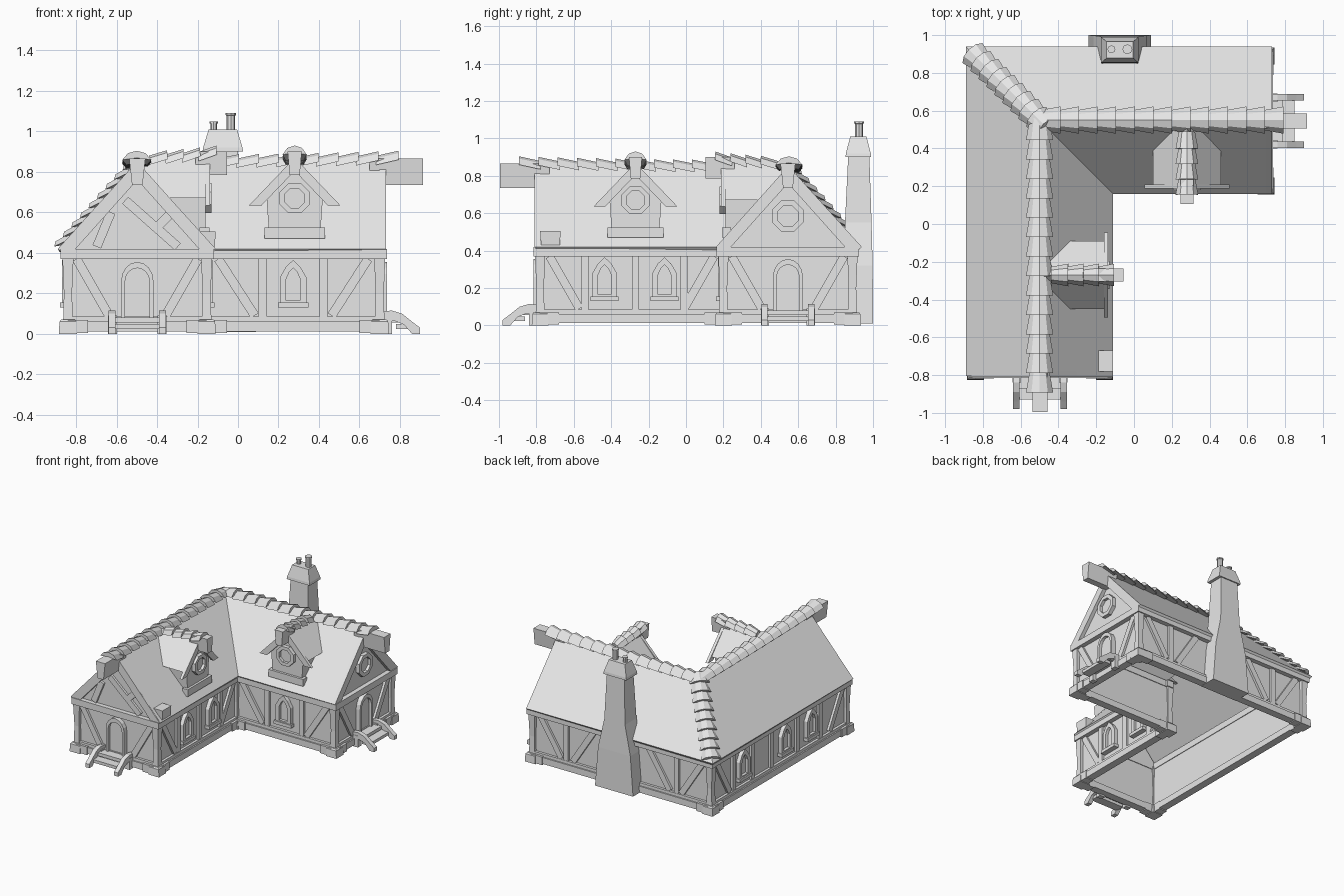
import bpy, bmesh, math
from mathutils import Vector, Matrix

cube = bpy.data.objects.get("Cube")
if cube:
    bpy.data.objects.remove(cube, do_unlink=True)

grey = bpy.data.materials.new("plain_grey")
grey.use_nodes = True
grey.diffuse_color = (0.8, 0.8, 0.8, 1)
grey.node_tree.nodes["Principled BSDF"].inputs["Base Color"].default_value = (0.8, 0.8, 0.8, 1)


def make(name, verts, faces, M=Matrix()):
    bm = bmesh.new()
    vs = [bm.verts.new(M @ Vector(v)) for v in verts]
    for f in faces:
        bm.faces.new([vs[i] for i in f])
    bmesh.ops.recalc_face_normals(bm, faces=bm.faces)
    me = bpy.data.meshes.new(name)
    bm.to_mesh(me)
    bm.free()
    me.materials.append(grey)
    ob = bpy.data.objects.new(name, me)
    bpy.context.collection.objects.link(ob)
    return ob


def frame(o, u, n):
    """Local axes: u along the wall, n outward, z up."""
    M = Matrix.Identity(4)
    for i in range(2):
        M[i][0], M[i][1], M[i][3] = u[i], n[i], o[i]
    return M


def skin(name, loops, M=Matrix(), caps=True):
    """Join equal loops of points into one closed body."""
    k = len(loops[0])
    verts = [p for lp in loops for p in lp]
    faces = [(a * k + i, a * k + (i + 1) % k, a * k + k + (i + 1) % k, a * k + k + i)
             for a in range(len(loops) - 1) for i in range(k)]
    if caps:
        faces += [tuple(range(k)), tuple(range(len(verts) - k, len(verts)))]
    return make(name, verts, faces, M)


def prism(name, pts, n0, n1, M):
    return skin(name, [[(u, n, z) for u, z in pts] for n in (n0, n1)], M)


def box(name, u0, u1, n0, n1, z0, z1, M):
    return prism(name, [(u0, z0), (u1, z0), (u1, z1), (u0, z1)], n0, n1, M)


def ring(name, outer, inner, n0, n1, M):
    loops = [[(u, n, z) for u, z in pts] for pts, n in
             ((outer, n0), (outer, n1), (inner, n1), (inner, n0), (outer, n0))]
    return skin(name, loops, M, caps=False)


def loft(name, sections):
    return skin(name, [[(a, c, z), (b, c, z), (b, d, z), (a, d, z)] for a, b, c, d, z in sections])


def brace(name, a, b, w, M):
    a, b = Vector(a), Vector(b)
    d = (b - a).normalized() * w / 2
    s = Vector((-d.y, d.x))
    prism(name, [a + s, b + s, b - s, a - s], 0, 0.018, M)


def chevron(name, h, z0, top, t, n0, n1, M):
    k = t * h / (top - z0)
    for s in (-1, 1):
        prism(name, [(0, top), (s * h, z0), (s * (h - k), z0), (0, top - t)], n0, n1, M)


def tiles(name, p0, p1, count, w, rise):
    """Overlapping flared cap tiles, curving up towards p1."""
    p0, p1 = Vector(p0), Vector(p1)
    side = (p1 - p0).cross(Vector((0, 0, 1))).normalized()
    up = side.cross(p1 - p0).normalized()
    prof = [(-1, -0.045), (-0.6, -0.012), (0, 0), (0.6, -0.012), (1, -0.045), (0, -0.035)]
    for i in range(count):
        loops = []
        for t, k, lift in ((i, 0.72, 0), (i + 1.12, 1, 0.022)):
            t /= count
            c = p0.lerp(p1, t) + up * (lift + rise * t * t)
            loops.append([c + side * a * w * k + up * b for a, b in prof])
        skin(name, loops)


# Openings
def window(u, M):
    def shape(h, z0, zs, zt):
        return [(u - h, z0), (u + h, z0), (u + h, zs), (u + h * 0.55, (zs + zt) / 2 + 0.008),
                (u, zt), (u - h * 0.55, (zs + zt) / 2 + 0.008), (u - h, zs)]
    ring("window_frame", shape(0.065, 0.14, 0.28, 0.365), shape(0.035, 0.165, 0.27, 0.325), 0, 0.03, M)
    prism("window_pane", shape(0.037, 0.16, 0.27, 0.327), 0, 0.008, M)
    box("window_sill", u - 0.075, u + 0.075, 0, 0.04, 0.13, 0.155, M)


def round_window(z, r, M):
    def circle(q):
        return [(q * math.cos(math.pi * i / 4 + math.pi / 8), z + q * math.sin(math.pi * i / 4 + math.pi / 8))
                for i in range(8)]
    ring("round_window_frame", circle(r), circle(r * 0.66), 0, 0.03, M)
    prism("round_window_pane", circle(r * 0.68), 0, 0.008, M)


def door(M, o, u, n):
    def arch(h, top):
        return [(-h, 0.07), (h, 0.07)] + [(h * math.cos(a), 0.26 + (top - 0.26) * math.sin(a))
                                          for a in [math.pi * i / 8 for i in range(9)]]
    ring("door_frame", arch(0.08, 0.355), arch(0.06, 0.325), 0, 0.035, M)
    prism("door_panel", arch(0.061, 0.327), 0, 0.012, M)
    box("top_step", -0.13, 0.13, 0, 0.09, 0.055, 0.08, M)
    box("low_step", -0.12, 0.12, 0.08, 0.15, 0.025, 0.048, M)
    S = frame(o, n, u)
    rail = [(0, 0.06), (0, 0.11), (0.06, 0.115), (0.11, 0.1), (0.16, 0.06), (0.2, 0.03),
            (0.2, 0), (0.16, 0), (0.12, 0.045), (0.07, 0.065)]
    for s in (-1, 1):
        prism("stair_rail", rail, s * 0.108, s * 0.142, S)
        box("rail_post", min(s * 0.1, s * 0.145), max(s * 0.1, s * 0.145), 0.02, 0.06, 0, 0.09, M)


# Walls: one pass around the L-shaped footprint
corners = [(-0.84, -0.78), (-0.155, -0.78), (-0.155, 0.2), (0.7, 0.2), (0.7, 0.89), (-0.84, 0.89)]
windows = [[], [-0.145, 0.175], [0], [], [], [-0.455, 0.065, 0.385]]
braces = [[(0.3, 0.14)], [(0.44, 0.28)], [(0.37, 0.19)], [(0.3, 0.14)],
          [(0.7, 0.52), (0.24, 0.42)], [(0.78, 0.62)]]
posts = [[], [-0.25, 0.02, 0.28], [-0.15, 0.15], [], [-0.48, 0.48], [-0.57, -0.34, -0.1, 0.22, 0.5]]
for i, a in enumerate(corners):
    a, b = Vector(a), Vector(corners[(i + 1) % 6])
    u = (b - a).normalized()
    n, o, h = Vector((u.y, -u.x)), (a + b) / 2, (b - a).length / 2
    M = frame(o, u, n)
    box("wall", -h, h, -0.015, 0, 0.03, 0.42, M)
    box("stone_base", -h, h, -0.03, 0.03, 0.012, 0.062, M)
    box("sill_beam", -h, h, -0.02, 0.02, 0.062, 0.085, M)
    box("eave_beam", -h - 0.035, h + 0.035, -0.02, 0.036, 0.37, 0.42, M)
    for w in windows[i]:
        window(w, M)
    for p in posts[i]:
        box("wall_post", p - 0.02, p + 0.02, 0, 0.018, 0.08, 0.38, M)
    for p, q in braces[i]:
        for s in (-1, 1):
            brace("wall_brace", (s * p, 0.37), (s * q, 0.09), 0.045, M)
    # Corner post and foot stone
    x, y = a
    loft("corner_post", [(x - r, x + r, y - r, y + r, z) for r, z in
                         ((0.024, 0.05), (0.02, 0.2), (0.028, 0.39))])
    loft("corner_stone", [(x - r, x + r, y - r, y + r, z) for r, z in
                          ((0.045, 0), (0.042, 0.06), (0.034, 0.07))])
    for s in (-1, 1):
        box("foot_stone", s * (h - 0.05) - 0.05, s * (h - 0.05) + 0.05, -0.03, 0.038, 0.005, 0.068, M)

    # Gable ends
    if i in (0, 3):
        door(M, o, u, n)
        prism("gable_wall", [(-0.35, 0.41), (0.35, 0.41), (0, 0.82)], -0.015, 0, M)
        chevron("gable_board", 0.385, 0.42, 0.85, 0.09, 0, 0.03, M)
        prism("ridge_beam", [(-0.04, 0.865), (0.04, 0.865), (0.026, 0.735), (-0.026, 0.735)], -0.05, 0.215, M)
        if i == 3:
            round_window(0.585, 0.09, M)
        else:
            brace("gable_brace", (-0.06, 0.66), (0.2, 0.43), 0.045, M)
            brace("gable_brace", (0.1, 0.53), (0.17, 0.6), 0.045, M)
            brace("gable_brace", (-0.2, 0.43), (-0.13, 0.6), 0.045, M)

# Main roof: hip outside, valley inside
eave, top = 0.42, 0.85
roof = make("main_roof", [(-0.89, -0.805, eave), (-0.5, -0.805, top), (-0.11, -0.805, eave), (-0.11, 0.16, eave),
                          (0.73, 0.16, eave), (0.73, 0.55, top), (0.73, 0.94, eave), (-0.89, 0.94, eave),
                          (-0.5, 0.55, top)],
            [(0, 1, 8, 7), (1, 2, 3, 8), (3, 4, 5, 8), (5, 6, 7, 8)])
if sum(p.normal.z for p in roof.data.polygons) < 0:
    roof.data.flip_normals()
thick = roof.modifiers.new("thickness", "SOLIDIFY")
thick.thickness, thick.offset = 0.02, -1

tiles("ridge_tiles_long", (-0.5, 0.56, 0.862), (-0.5, -0.88, 0.862), 14, 0.072, 0.02)
tiles("ridge_tiles_side", (-0.5, 0.55, 0.862), (0.78, 0.55, 0.862), 13, 0.072, 0.02)
tiles("hip_tiles", (-0.48, 0.53, 0.88), (-0.86, 0.91, 0.455), 9, 0.075, 0)

# Dormers
for o, u, n in (((0.28, 0.21), (1, 0), (0, -1)), ((-0.16, -0.27), (0, 1), (1, 0))):
    M = frame(o, u, n)
    prism("dormer_body", [(-0.125, 0.47), (0.125, 0.47), (0.14, 0.69), (0, 0.83), (-0.14, 0.69)], -0.25, 0, M)
    chevron("dormer_roof", 0.18, 0.67, 0.87, 0.03, -0.33, 0, M)
    chevron("dormer_board", 0.225, 0.635, 0.87, 0.065, 0, 0.022, M)
    box("dormer_sill", -0.15, 0.15, -0.03, 0.018, 0.47, 0.525, M)
    round_window(0.67, 0.08, M)
    prism("dormer_beam", [(-0.035, 0.9), (0.035, 0.9), (0.025, 0.785), (-0.025, 0.785)], -0.05, 0.105, M)
    tiles("dormer_tiles", M @ Vector((0, -0.28, 0.88)), M @ Vector((0, 0.045, 0.895)), 4, 0.06, 0.012)

# Chimney
loft("chimney_stack", [(-0.24, 0.09, 0.86, 1, 0.01), (-0.215, 0.065, 0.85, 0.998, 0.32),
                       (-0.165, 0.015, 0.85, 0.992, 0.55), (-0.15, 0, 0.868, 0.98, 0.92)])
loft("chimney_cap", [(-0.175, 0.025, 0.853, 0.99, 0.9), (-0.172, 0.022, 0.855, 0.988, 0.92),
                     (-0.145, -0.005, 0.878, 0.965, 1.01)])
for x, z, r in ((-0.12, 1.05, 0.021), (-0.035, 1.09, 0.026)):
    loops = [[(x + q * math.cos(a), 0.925 + q * math.sin(a), h) for a in [math.pi * i / 4 for i in range(8)]]
             for q, h in ((r * 0.8, 1.0), (r * 0.8, z - 0.012), (r, z - 0.01), (r, z))]
    skin("chimney_pot", loops)

# Loose slab on the roof
loft("roof_slab", [(-0.18, -0.115, -0.775, -0.675, 0.43), (-0.19, -0.11, -0.78, -0.67, 0.505)])
